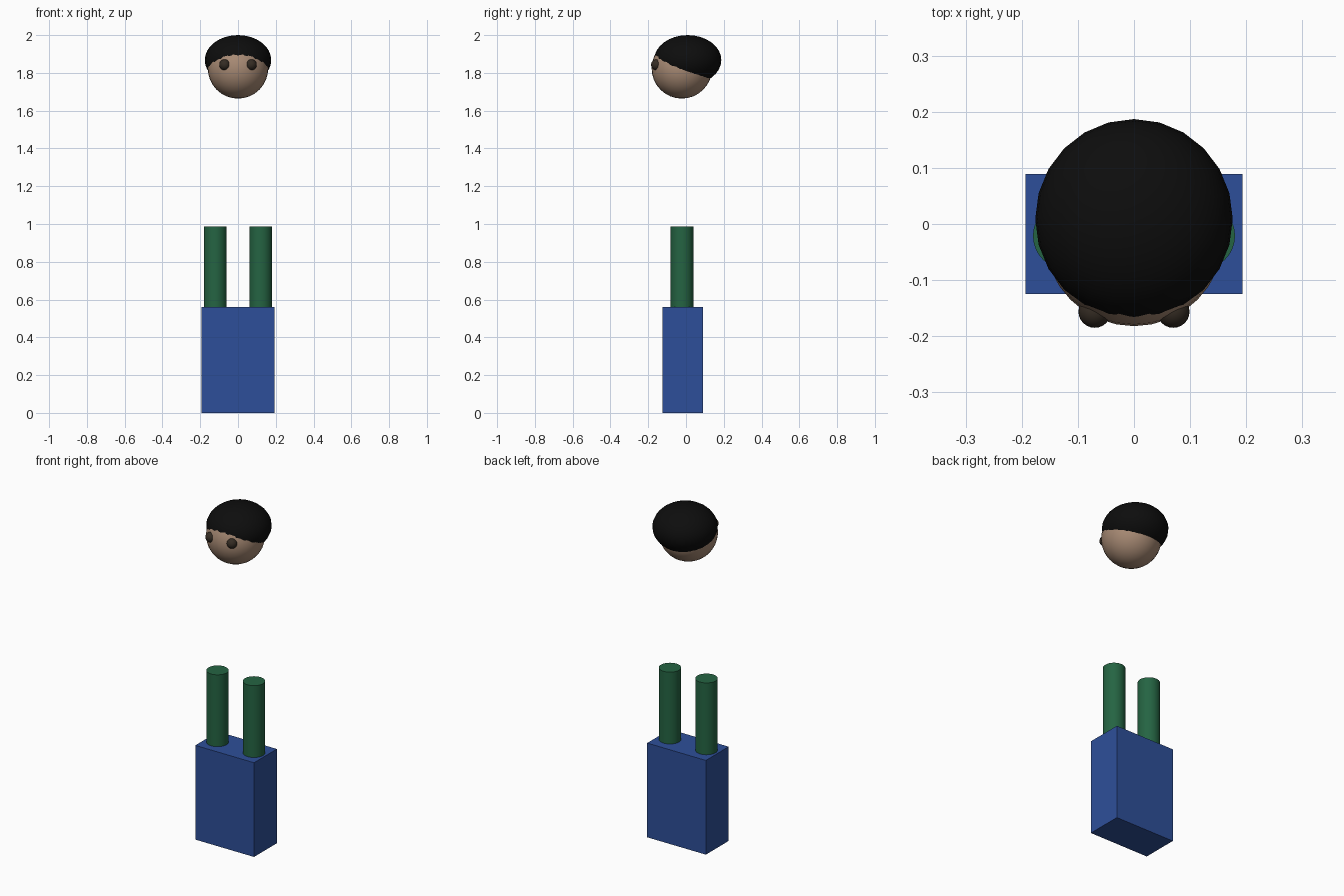
import bpy
import math

if "Cube" in bpy.data.objects:
    bpy.data.objects.remove(bpy.data.objects["Cube"])


def material(name, color):
    m = bpy.data.materials.new(name)
    m.diffuse_color = (*color, 1)
    m.use_nodes = True
    m.node_tree.nodes["Principled BSDF"].inputs["Base Color"].default_value = m.diffuse_color
    return m


BLUE = material("blue", (0.027, 0.078, 0.32))
GREEN = material("green", (0.018, 0.127, 0.055))
SKIN = material("skin", (0.39, 0.255, 0.175))
BLACK = material("black", (0.004, 0.004, 0.004))
BROWN = material("dark brown", (0.035, 0.025, 0.017))


def finish(name, mat, smooth=True):
    ob = bpy.context.object
    ob.name = name
    ob.data.materials.append(mat)
    if smooth:
        bpy.ops.object.shade_smooth_by_angle(angle=math.radians(40))
    return ob


def ball(name, center, radii, mat, segments=32, rings=16):
    bpy.ops.mesh.primitive_uv_sphere_add(segments=segments, ring_count=rings,
                                         radius=1, location=center)
    bpy.context.object.scale = radii
    bpy.ops.object.transform_apply(location=False, rotation=False, scale=True)
    return finish(name, mat)


# Block body at the bottom
bpy.ops.mesh.primitive_cube_add(size=1, location=(0, -0.018, 0.28))
bpy.context.object.scale = (0.386, 0.214, 0.56)
bpy.ops.object.transform_apply(location=False, rotation=False, scale=True)
finish("body_block", BLUE, smooth=False)

# Two upright posts, sunk slightly into the block
for side, label in ((-1, "left"), (1, "right")):
    bottom, top = 0.55, 0.987
    bpy.ops.mesh.primitive_cylinder_add(vertices=32, radius=0.06, depth=top - bottom,
                                        location=(side * 0.12, -0.021, (top + bottom) / 2))
    finish(label + "_post", GREEN)

# Floating head with a flattened cap of hair and two bulging eyes
ball("head", (0, -0.022, 1.824), (0.16, 0.16, 0.16), SKIN)
ball("hair", (0, 0.009, 1.868), (0.176, 0.178, 0.132), BLACK, segments=24)
for side, label in ((-1, "left"), (1, "right")):
    ball(label + "_eye", (side * 0.07, -0.156, 1.843), (0.029, 0.029, 0.029), BROWN, 24, 12)
